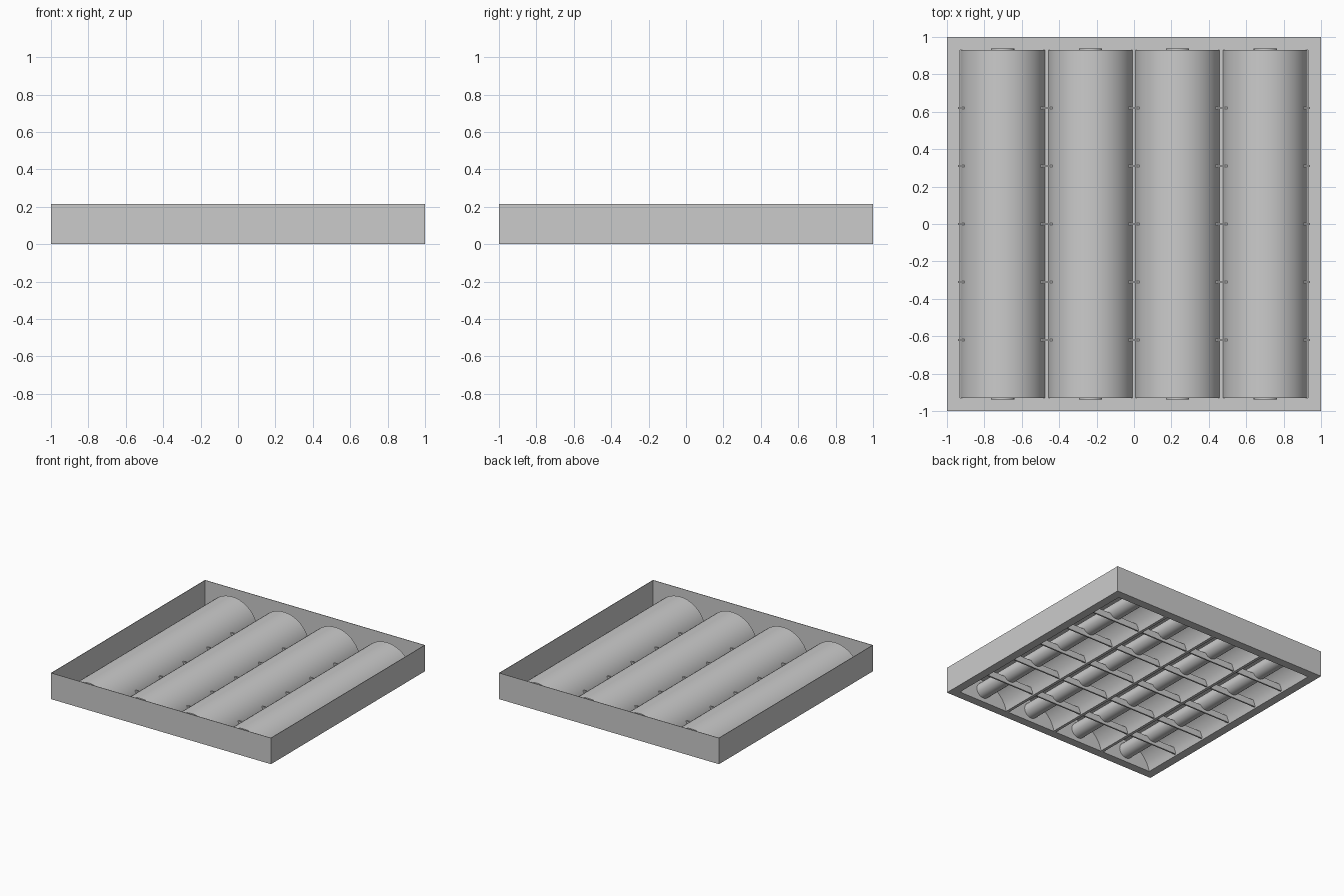
import bpy, bmesh, math
from mathutils import Matrix, Vector

if "Cube" in bpy.data.objects:
    bpy.data.objects.remove(bpy.data.objects["Cube"])

grey = bpy.data.materials.new("light_grey_metal")
grey.use_nodes = True
colour = (0.6, 0.6, 0.6, 1)
grey.diffuse_color = colour
grey.node_tree.nodes["Principled BSDF"].inputs["Base Color"].default_value = colour


def finish(name, bm, smooth=False):
    bmesh.ops.recalc_face_normals(bm, faces=bm.faces)
    mesh = bpy.data.meshes.new(name)
    bm.to_mesh(mesh)
    bm.free()
    mesh.materials.append(grey)
    obj = bpy.data.objects.new(name, mesh)
    bpy.context.collection.objects.link(obj)
    if smooth:
        bpy.ops.object.select_all(action="DESELECT")
        obj.select_set(True)
        bpy.context.view_layer.objects.active = obj
        bpy.ops.object.shade_smooth_by_angle(angle=math.radians(35))
    return obj


def box(bm, low, high):
    low, high = Vector(low), Vector(high)
    size = high - low
    matrix = Matrix.Translation((low + high) / 2) @ Matrix.Diagonal((*size, 1))
    bmesh.ops.create_cube(bm, size=1, matrix=matrix)


HEIGHT, OPEN, SHEET = 0.215, 0.93, 0.004

# Open tray: four thin walls and the flange around the bottom opening
walls, flange = bmesh.new(), bmesh.new()
for s in (-1, 1):
    a, b = sorted((s, s * (1 - SHEET)))
    box(walls, (a, -1, 0), (b, 1, HEIGHT))
    box(walls, (-1 + SHEET, a, 0), (1 - SHEET, b, HEIGHT))
    a, b = sorted((s, s * OPEN))
    box(flange, (a, -1, 0), (b, 1, SHEET))
    box(flange, (-OPEN, a, 0), (OPEN, b, SHEET))
finish("tray_walls", walls)
finish("bottom_flange", flange)

# Arched reflector troughs, closed at both ends, each with a lamp tube
HALF, RISE, STEPS = 0.226, 0.182, 20
radius = (HALF ** 2 + RISE ** 2) / (2 * RISE)
sweep = math.asin(HALF / radius)
for i, cx in enumerate((-0.7025, -0.2325, 0.2325, 0.7025)):
    bm = bmesh.new()
    ends = []
    for y in (-OPEN, OPEN):
        ring = []
        for k in range(STEPS + 1):
            t = sweep * (2 * k / STEPS - 1)
            z = RISE - radius * (1 - math.cos(t)) + 0.002
            ring.append(bm.verts.new((cx + radius * math.sin(t), y, z)))
        bm.faces.new(ring)
        ends.append(ring)
    for k in range(STEPS):
        bm.faces.new((ends[0][k], ends[0][k + 1], ends[1][k + 1], ends[1][k]))
    finish(f"reflector_{i + 1}", bm, True)

    bm = bmesh.new()
    turn = Matrix.Translation((cx, 0, 0.095)) @ Matrix.Rotation(math.pi / 2, 4, "X")
    bmesh.ops.create_cone(bm, cap_ends=True, segments=24, radius1=0.0625,
                          radius2=0.0625, depth=1.874, matrix=turn)
    finish(f"lamp_tube_{i + 1}", bm, True)

# Long dividers between the troughs
bm = bmesh.new()
for x in (-0.465, 0, 0.465):
    box(bm, (x - 0.012, -OPEN, 0), (x + 0.012, OPEN, 0.006))
finish("long_dividers", bm)

# Cross slats
bm = bmesh.new()
for n in range(-2, 3):
    y = n * 0.31
    box(bm, (-0.94, y - 0.006, 0.01), (0.94, y + 0.006, 0.062))
finish("cross_slats", bm)
